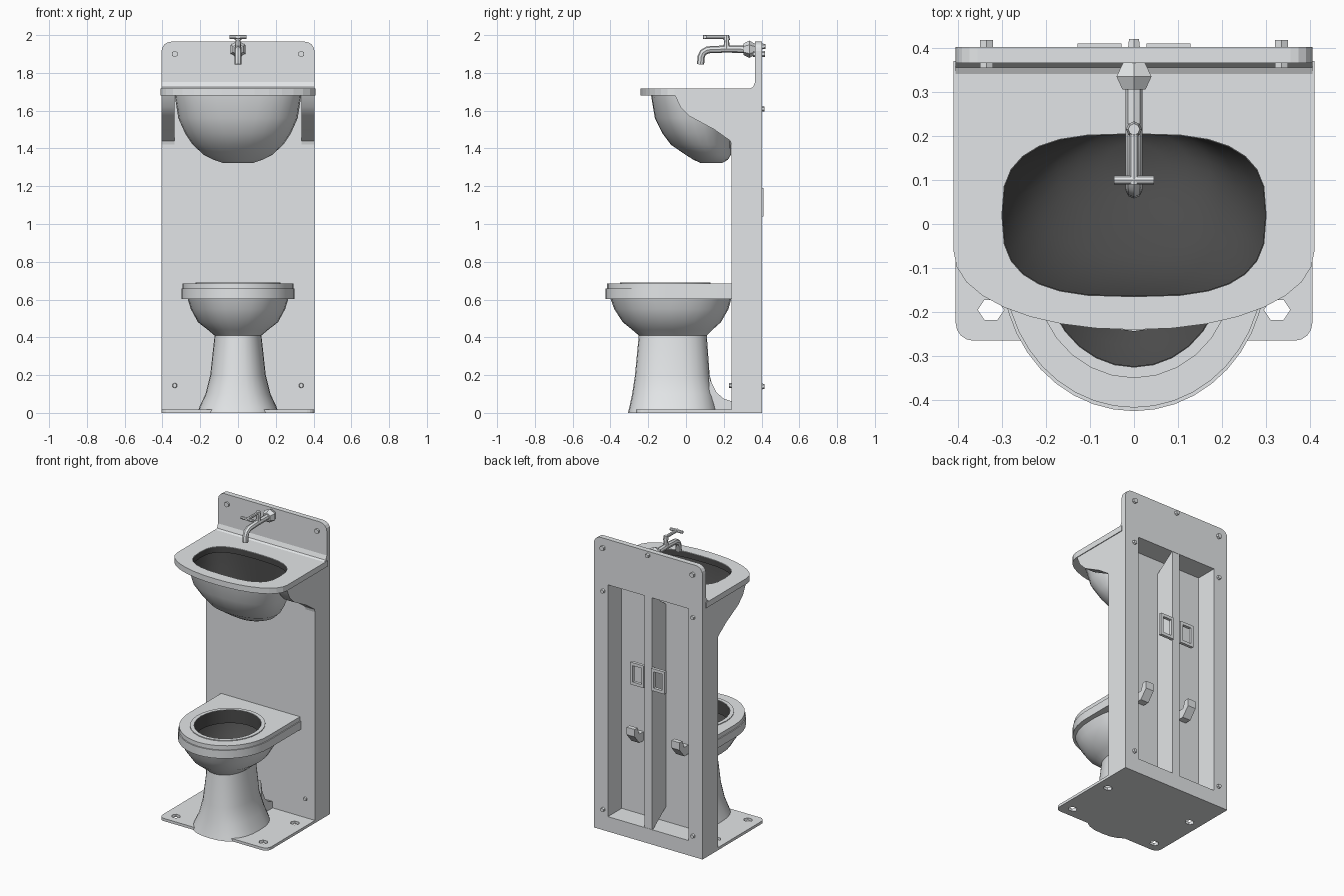
import bpy, bmesh, math
from mathutils import Matrix, Vector

if "Cube" in bpy.data.objects:
    bpy.data.objects.remove(bpy.data.objects["Cube"])


def material(name, rgb):
    m = bpy.data.materials.new(name)
    m.diffuse_color = (*rgb, 1)
    m.use_nodes = True
    m.node_tree.nodes["Principled BSDF"].inputs["Base Color"].default_value = m.diffuse_color
    return m


steel = material("brushed steel", (0.77, 0.79, 0.805))
dark = material("dark bowl lining", (0.07, 0.07, 0.07))

# local profile axes -> world, for each drawing plane
PLANES = {
    "xy": Matrix.Identity(4),
    "xz": Matrix(((1, 0, 0, 0), (0, 0, -1, 0), (0, 1, 0, 0), (0, 0, 0, 1))),
    "yz": Matrix(((0, 0, 1, 0), (1, 0, 0, 0), (0, 1, 0, 0), (0, 0, 0, 1))),
}


def from_bmesh(name, bm, smooth=None, mat=steel):
    mesh = bpy.data.meshes.new(name)
    bm.to_mesh(mesh)
    bm.free()
    mesh.materials.append(mat)
    for p in mesh.polygons:
        p.material_index = 0
    if smooth:
        mesh.shade_smooth()
        mesh.set_sharp_from_angle(angle=math.radians(smooth))
    else:
        mesh.shade_flat()
    ob = bpy.data.objects.new(name, mesh)
    bpy.context.collection.objects.link(ob)
    return ob


def curve_mesh(curve):
    tmp = bpy.data.objects.new("tmp", curve)
    bpy.context.collection.objects.link(tmp)
    dg = bpy.context.evaluated_depsgraph_get()
    mesh = bpy.data.meshes.new_from_object(tmp.evaluated_get(dg))
    bpy.data.objects.remove(tmp)
    bm = bmesh.new()
    bm.from_mesh(mesh)
    bmesh.ops.remove_doubles(bm, verts=bm.verts, dist=1e-5)
    bmesh.ops.recalc_face_normals(bm, faces=bm.faces)
    return bm


def slab(name, plane, loops, lo, hi, smooth=None):
    """Filled outline (first loop) with holes (other loops), from lo to hi."""
    cu = bpy.data.curves.new(name, 'CURVE')
    cu.dimensions, cu.fill_mode = '2D', 'BOTH'
    cu.extrude = (hi - lo) / 2
    for pts in loops:
        sp = cu.splines.new('POLY')
        sp.points.add(len(pts) - 1)
        for p, (a, b) in zip(sp.points, pts):
            p.co = (a, b, 0, 1)
        sp.use_cyclic_u = True
    bm = curve_mesh(cu)
    mid = (lo + hi) / 2
    axis = {"xy": (0, 0, mid), "xz": (0, mid, 0), "yz": (mid, 0, 0)}[plane]
    bm.transform(Matrix.Translation(axis) @ PLANES[plane])
    return from_bmesh(name, bm, smooth)


def tube(name, path, r, sides=8):
    cu = bpy.data.curves.new(name, 'CURVE')
    cu.dimensions, cu.bevel_depth = '3D', r
    cu.bevel_resolution, cu.use_fill_caps = sides // 2 - 2, True
    sp = cu.splines.new('POLY')
    sp.points.add(len(path) - 1)
    for p, co in zip(sp.points, path):
        p.co = (*co, 1)
    return from_bmesh(name, curve_mesh(cu), 40)


def cone(name, a, b, r1, r2, sides=8):
    a, b = Vector(a), Vector(b)
    d = b - a
    bm = bmesh.new()
    m = Matrix.Translation((a + b) / 2) @ d.to_track_quat('Z', 'Y').to_matrix().to_4x4()
    bmesh.ops.create_cone(bm, cap_ends=True, segments=sides, radius1=r1,
                          radius2=r2, depth=d.length, matrix=m)
    return from_bmesh(name, bm, 40)


def oval(cx, cy, rx, ry, n=24, e=2.0, a0=0.0, a1=2 * math.pi, closed=True):
    out = []
    for i in range(n if closed else n + 1):
        t = a0 + (a1 - a0) * i / n
        c, s = math.cos(t), math.sin(t)
        out.append((cx + rx * math.copysign(abs(c) ** (2 / e), c),
                    cy + ry * math.copysign(abs(s) ** (2 / e), s)))
    return out


def rect(x0, z0, x1, z1):
    return [(x0, z0), (x1, z0), (x1, z1), (x0, z1)]


def shell(name, rings, inset=0.0, cap=True, mat=steel, n=28):
    """Single-skin bowl, open on top: rings of (z, front y, back y, half width, squareness)."""
    bm = bmesh.new()
    prev = None
    for z, y0, y1, w, e in rings:
        ring = [bm.verts.new((x, y, z)) for x, y in
                oval(0, (y0 + y1) / 2, w - inset, (y1 - y0) / 2 - inset, n, e)]
        if prev is None:
            if cap:
                bm.faces.new(ring[::-1])
        else:
            for i in range(n):
                j = (i + 1) % n
                bm.faces.new((prev[i], prev[j], ring[j], ring[i]))
        prev = ring
    if inset:
        bmesh.ops.reverse_faces(bm, faces=bm.faces)
    return from_bmesh(name, bm, 35, mat)


# floor plate with rounded front corners and four bolt holes
corner = lambda cx, cy, r, a: oval(cx, cy, r, r, 4, 2, a, a + math.pi / 2, False)
plate = [(0.405, 0.4), (-0.405, 0.4)] + corner(-0.365, -0.225, 0.04, math.pi) \
    + corner(0.365, -0.225, 0.04, 1.5 * math.pi)
holes = [oval(sx * 0.325, y, 0.03, 0.026, 6) for sx in (-1, 1) for y in (-0.195, 0.14)]
slab("floor_plate", "xy", [plate] + holes, 0, 0.018)

# hollow wall column: front sheet, side frame, back plate rising to the splashback
opening = rect(-0.30, 0.10, 0.30, 1.66)
slab("column_front", "xz", [rect(-0.405, 0.0, 0.405, 1.68)], 0.24, 0.255)
slab("column_frame", "xz", [rect(-0.405, 0.0, 0.405, 1.70), opening], 0.255, 0.366)
back = [(-0.405, 0), (0.405, 0)] + corner(0.355, 1.915, 0.05, 0) \
    + corner(-0.355, 1.915, 0.05, math.pi / 2)
slab("splashback", "xz", [back, opening], 0.366, 0.402)

# central rib in the back recess, sloped at both ends
slab("back_rib", "yz", [[(0.25, 0.2), (0.40, 0.09), (0.40, 1.67), (0.25, 1.56)]], -0.028, 0.028)

# counter rim with basin opening and coved joint
rim = [(0.41, 0.37), (-0.41, 0.37)] + \
    oval(0, -0.06, 0.41, 0.18, 16, 2.1, math.pi, 2 * math.pi, False)
slab("basin_rim", "xy", [rim, oval(0, 0.02, 0.30, 0.185, 28, 2.9)], 1.68, 1.718)
slab("splash_cove", "yz", [[(0.367, 1.715), (0.335, 1.715), (0.355, 1.725), (0.367, 1.755)]],
     -0.405, 0.405)

# basin bowl with dark lining up to the counter edge
basin = [(1.322, 0.08, 0.19, 0.075, 2), (1.34, 0.04, 0.222, 0.13, 2),
         (1.365, 0.0, 0.237, 0.18, 2), (1.42, -0.08, 0.237, 0.24, 2.1),
         (1.48, -0.125, 0.237, 0.28, 2.2), (1.56, -0.165, 0.237, 0.316, 2.5),
         (1.681, -0.185, 0.237, 0.335, 2.9)]
shell("basin_bowl", basin)
lining = [(z + 0.006, *r) for z, *r in basin[:-1]]
shell("basin_lining", lining + [(1.677, -0.185, 0.237, 0.335, 2.9),
                                (1.679, -0.17, 0.21, 0.305, 2.9),
                                (1.716, -0.17, 0.21, 0.305, 2.9)], 0.007, True, dark)

# flared side brackets under the counter
flare = [(0.245, 1.40), (0.235, 1.44), (0.15, 1.50), (0.02, 1.57), (-0.03, 1.62),
         (-0.06, 1.685), (0.245, 1.685)]
for side, x in (("left", -0.405), ("right", 0.335)):
    slab("basin_bracket_" + side, "yz", [flare], x, x + 0.07, 40)

# toilet pedestal and bowl as one skin, with a dark lining open to the floor
toilet = [(0.0, -0.308, 0.17, 0.215, 2.5), (0.03, -0.30, 0.165, 0.205, 2.5),
          (0.10, -0.285, 0.15, 0.172, 2.4), (0.20, -0.27, 0.125, 0.147, 2.3),
          (0.41, -0.25, 0.11, 0.124, 2.2), (0.44, -0.285, 0.14, 0.16, 2.2),
          (0.48, -0.335, 0.185, 0.212, 2.2), (0.55, -0.38, 0.225, 0.25, 2.3),
          (0.605, -0.40, 0.24, 0.267, 2.4)]
shell("toilet_body", toilet)
shell("toilet_lining", toilet[2:-1] + [(0.600, -0.40, 0.24, 0.267, 2.4),
                                       (0.602, -0.33, 0.11, 0.205, 2),
                                       (0.690, -0.33, 0.11, 0.205, 2)], 0.007, False, dark)

# waste fairing between pedestal and column
slab("waste_fairing", "yz", [[(0.13, 0.01), (0.245, 0.01), (0.245, 0.06), (0.20, 0.075),
                              (0.16, 0.11), (0.13, 0.17), (0.115, 0.25)]], -0.09, 0.09, 40)


# D-shaped toilet rim and seat
def d_shape(w, front):
    return [(w, 0.24), (-w, 0.24)] + \
        oval(0, -0.10, w, -0.10 - front, 20, 2, math.pi, 2 * math.pi, False)


seat_hole = oval(0, -0.11, 0.20, 0.215, 28)
slab("toilet_rim", "xy", [d_shape(0.30, -0.425), seat_hole], 0.603, 0.658, 35)
slab("toilet_seat", "xy", [d_shape(0.294, -0.417), seat_hole], 0.658, 0.686, 35)
slab("seat_lip", "xy", [oval(0, -0.11, 0.225, 0.24, 28), seat_hole], 0.685, 0.691, 35)

# wall tap: flange, spout, stem and T handle
cone("tap_flange", (0, 0.367, 1.925), (0, 0.335, 1.925), 0.028, 0.046, 6)
cone("tap_collar", (0, 0.335, 1.925), (0, 0.305, 1.925), 0.046, 0.03, 6)
tube("tap_spout", [(0, 0.31, 1.925), (0, 0.20, 1.926), (0, 0.115, 1.922),
                   (0, 0.09, 1.908), (0, 0.08, 1.885), (0, 0.077, 1.845)], 0.019)
cone("tap_stem", (0, 0.215, 1.93), (0, 0.215, 1.975), 0.018, 0.012)
cone("tap_knob", (0, 0.215, 1.975), (0, 0.215, 2.0), 0.018, 0.013)
tube("tap_lever", [(0, 0.215, 1.99), (0, 0.09, 1.99)], 0.01)
tube("tap_crossbar", [(-0.045, 0.10, 1.99), (0.045, 0.10, 1.99)], 0.01)

# fixing bolts through the wall column
cone("bolt_top_centre", (0, 0.39, 1.94), (0, 0.42, 1.94), 0.017, 0.013, 6)
for sx, side in ((-1, "left"), (1, "right")):
    x = sx * 0.335
    cone("bolt_top_" + side, (x, 0.354, 1.90), (x, 0.418, 1.90), 0.017, 0.017, 6)
    cone("bolt_mid_" + side, (x, 0.39, 1.61), (x, 0.416, 1.61), 0.017, 0.013, 6)
    cone("bolt_low_back_" + side, (x, 0.39, 0.14), (x, 0.416, 0.14), 0.017, 0.013, 6)
    cone("bolt_low_front_" + side, (x, 0.245, 0.145), (x, 0.228, 0.145), 0.015, 0.012, 6)
    # lifting loop beside the rib
    c = sx * 0.078
    slab("lifting_loop_" + side, "xz", [rect(c - 0.05, 1.04, c + 0.05, 1.19),
                                        rect(c - 0.032, 1.06, c + 0.032, 1.17)], 0.39, 0.41)
    # wedge hook on the inside of the front sheet
    h = sx * 0.167
    slab("wedge_hook_" + side, "yz", [[(0.25, 0.60), (0.30, 0.60), (0.35, 0.66),
                                       (0.35, 0.71), (0.32, 0.71), (0.30, 0.66), (0.25, 0.66)]],
         h - 0.03, h + 0.03)
